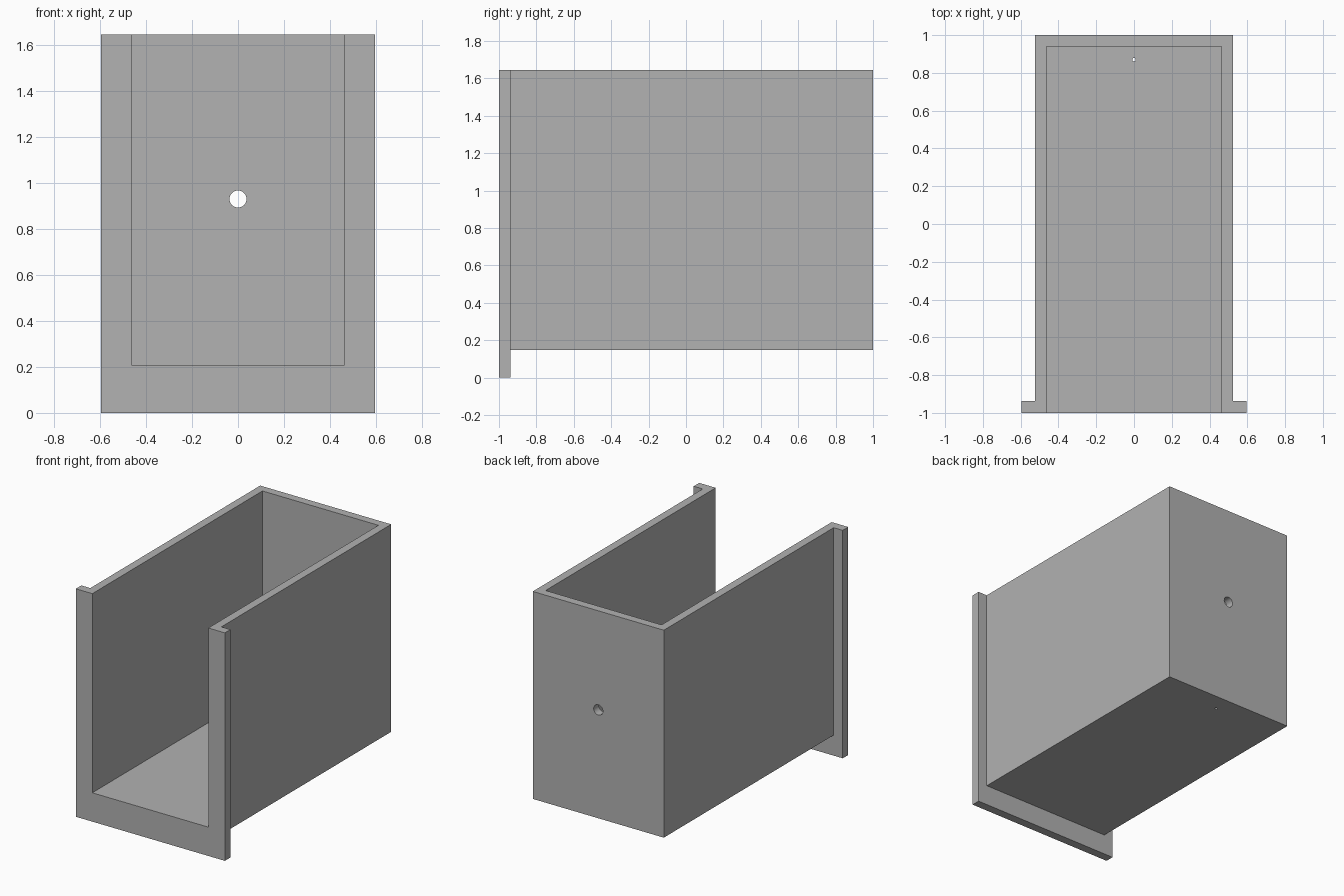
import bpy
from math import pi

cube = bpy.data.objects.get("Cube")
if cube:
    bpy.data.objects.remove(cube, do_unlink=True)

# Single flat material
grey = bpy.data.materials.new("plain_grey")
grey.use_nodes = True
colour = (0.445, 0.445, 0.445, 1)
grey.diffuse_color = colour
grey.node_tree.nodes["Principled BSDF"].inputs["Base Color"].default_value = colour

# Main dimensions
TOP, SHELL_BOTTOM, WALL = 1.645, 0.148, 0.06
FLANGE_X, SHELL_X = 0.595, 0.523
FLANGE_BACK = -0.937


def box(name, x, y0, y1, z0, z1):
    """Box centred on x = 0 between the given limits."""
    bpy.ops.mesh.primitive_cube_add(size=1, location=(0, (y0 + y1) / 2, (z0 + z1) / 2))
    ob = bpy.context.object
    ob.name = name
    ob.scale = (2 * x, y1 - y0, z1 - z0)
    bpy.ops.object.transform_apply(location=True, rotation=True, scale=True)
    ob.data.materials.append(grey)
    return ob


def drill(name, radius, location, rotation=(0, 0, 0)):
    """Cylinder used to bore a round hole."""
    bpy.ops.mesh.primitive_cylinder_add(vertices=32, radius=radius, depth=0.3,
                                        location=location, rotation=rotation)
    ob = bpy.context.object
    ob.name = name
    ob.data.materials.append(grey)
    return ob


def combine(target, other, operation):
    """Apply a boolean and discard the second object."""
    mod = target.modifiers.new(other.name, "BOOLEAN")
    mod.operation, mod.solver, mod.object = operation, "EXACT", other
    bpy.context.view_layer.objects.active = target
    bpy.ops.object.modifier_apply(modifier=mod.name)
    bpy.data.objects.remove(other, do_unlink=True)


# Open-topped housing with a front flange
housing = box("housing", SHELL_X, -0.97, 1, SHELL_BOTTOM, TOP)
combine(housing, box("front_flange", FLANGE_X, -1, FLANGE_BACK, 0, TOP), "UNION")

# Cavity, open at the front and top
combine(housing, box("cavity", SHELL_X - WALL, -1.2, 1 - WALL,
                     SHELL_BOTTOM + WALL, TOP + 0.2), "DIFFERENCE")

# Round hole in the back wall and pin hole in the floor
combine(housing, drill("back_hole", 0.037, (0, 0.97, 0.93), (pi / 2, 0, 0)), "DIFFERENCE")
combine(housing, drill("floor_hole", 0.009, (0, 0.87, 0.18)), "DIFFERENCE")

# Smooth hole walls, sharp box edges
bpy.ops.object.select_all(action="DESELECT")
housing.select_set(True)
bpy.context.view_layer.objects.active = housing
bpy.ops.object.shade_smooth_by_angle(angle=pi / 6)
